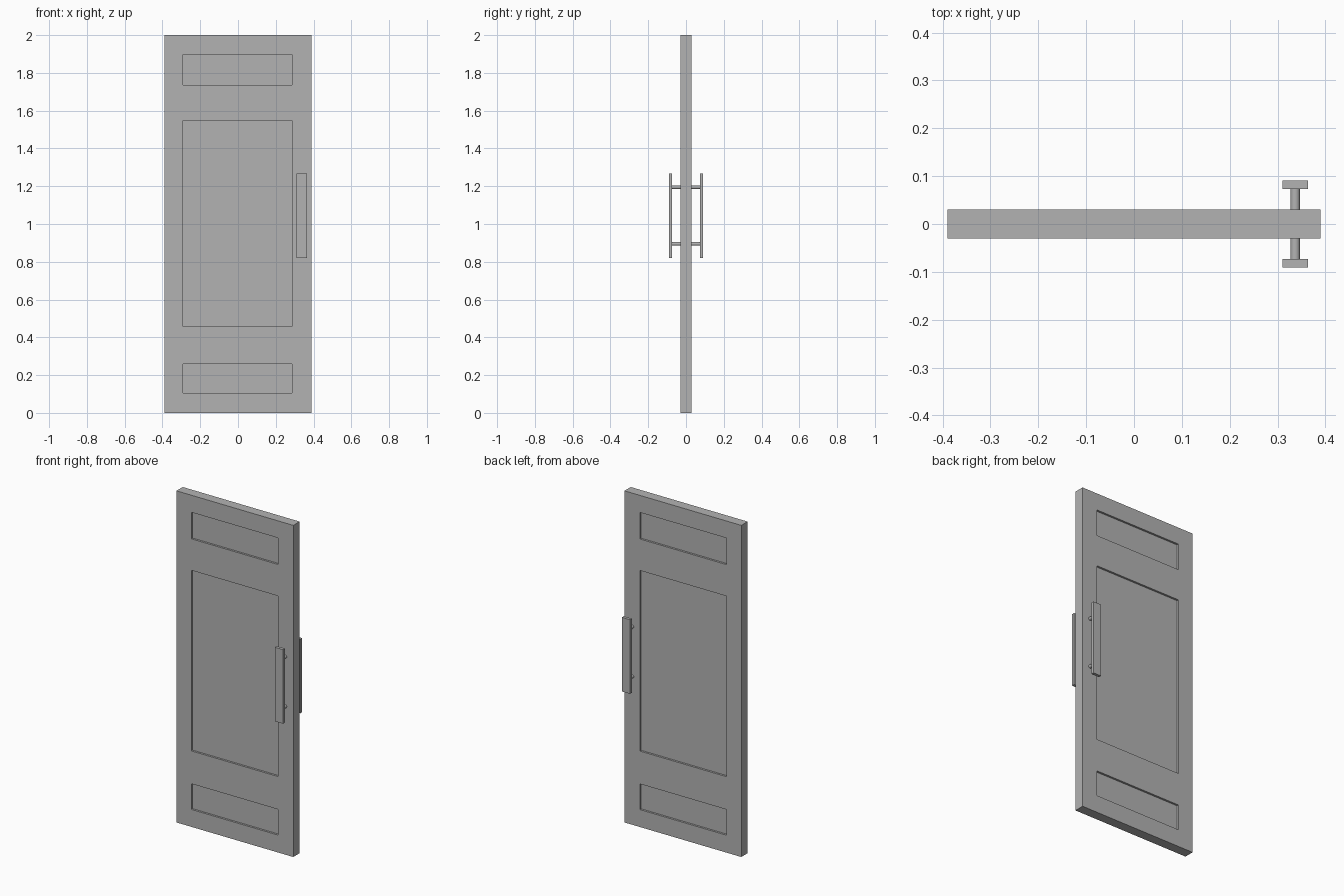
import bpy, bmesh
from mathutils import Vector, Matrix

default = bpy.data.objects.get("Cube")
if default:
    bpy.data.objects.remove(default, do_unlink=True)

grey = bpy.data.materials.new("plain grey")
grey.use_nodes = True
grey.diffuse_color = (0.45, 0.45, 0.45, 1)
grey.node_tree.nodes["Principled BSDF"].inputs["Base Color"].default_value = grey.diffuse_color


def box(bm, low, high):
    low, high = Vector(low), Vector(high)
    place = Matrix.Translation((low + high) / 2) @ Matrix.Diagonal((*(high - low), 1))
    bmesh.ops.create_cube(bm, size=1, matrix=place)


def finish(bm, name):
    mesh = bpy.data.meshes.new(name)
    bm.to_mesh(mesh)
    bm.free()
    mesh.materials.append(grey)
    obj = bpy.data.objects.new(name, mesh)
    bpy.context.collection.objects.link(obj)
    return obj


# Door leaf, cut along the panel borders
WIDTH, THICK, HEIGHT = 0.78, 0.06, 2.0
PANEL_X = (-0.29, 0.287)
PANEL_Z = [(0.105, 0.26), (0.458, 1.547), (1.737, 1.897)]
RECESS = 0.012

bm = bmesh.new()
box(bm, (-WIDTH / 2, -THICK / 2, 0), (WIDTH / 2, THICK / 2, HEIGHT))
cuts = [((x, 0, 0), (1, 0, 0)) for x in PANEL_X]
cuts += [((0, 0, z), (0, 0, 1)) for pair in PANEL_Z for z in pair]
for point, normal in cuts:
    bmesh.ops.bisect_plane(bm, geom=bm.verts[:] + bm.edges[:] + bm.faces[:],
                           plane_co=point, plane_no=normal)


# Recessed panels on both sides
def is_panel(face):
    c = face.calc_center_median()
    return (abs(face.normal.y) > 0.9 and PANEL_X[0] < c.x < PANEL_X[1]
            and any(a < c.z < b for a, b in PANEL_Z))


bm.normal_update()
panels = [f for f in bm.faces if is_panel(f)]
bmesh.ops.inset_individual(bm, faces=panels, thickness=0, depth=-RECESS)
finish(bm, "door_leaf")

# Pull handles: a flat bar on two round posts, front and back
HANDLE_X = 0.337
for side, label in ((-1, "front"), (1, "back")):
    bm = bmesh.new()
    inner, outer = sorted((side * 0.073, side * 0.091))
    box(bm, (HANDLE_X - 0.027, inner, 0.82), (HANDLE_X + 0.027, outer, 1.267))
    finish(bm, label + "_handle_bar")

    bm = bmesh.new()
    for z in (0.895, 1.195):
        place = Matrix.Translation((HANDLE_X, side * 0.051, z)) @ Matrix.Rotation(1.5708, 4, "X")
        bmesh.ops.create_cone(bm, cap_ends=True, segments=24, radius1=0.01,
                              radius2=0.01, depth=0.046, matrix=place)
    posts = finish(bm, label + "_handle_posts")
    bpy.ops.object.select_all(action="DESELECT")
    posts.select_set(True)
    bpy.context.view_layer.objects.active = posts
    bpy.ops.object.shade_smooth_by_angle()
